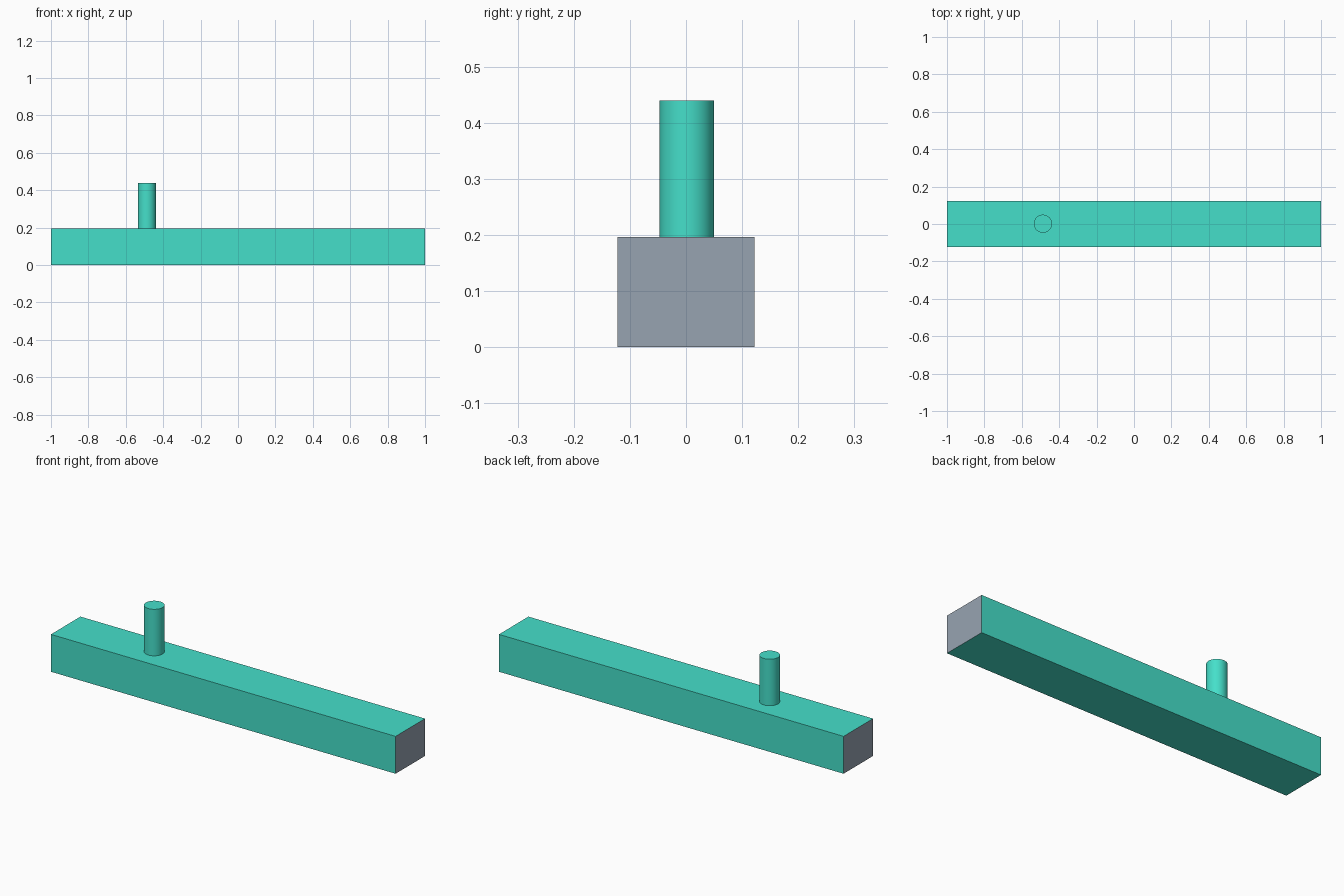
import bpy, math

if "Cube" in bpy.data.objects:
    bpy.data.objects.remove(bpy.data.objects["Cube"])

HALF_X, HALF_Y, BAR_TOP = 1.0, 0.122, 0.196
PIN_X, PIN_Y, PIN_R, PIN_TOP = -0.487, 0.0015, 0.0485, 0.44


def material(name, color):
    mat = bpy.data.materials.new(name)
    mat.diffuse_color = color
    mat.use_nodes = True
    mat.node_tree.nodes["Principled BSDF"].inputs["Base Color"].default_value = mat.diffuse_color
    return mat


turquoise = material("turquoise", (0.06, 0.74, 0.59, 1))
grey = material("grey", (0.31, 0.37, 0.44, 1))

# Bar: coloured long sides, grey end faces
bpy.ops.mesh.primitive_cube_add(size=1, location=(0, 0, BAR_TOP / 2))
bar = bpy.context.object
bar.name = "bar"
bar.scale = (2 * HALF_X, 2 * HALF_Y, BAR_TOP)
bpy.ops.object.transform_apply(location=False, rotation=False, scale=True)
bar.data.materials.append(turquoise)
bar.data.materials.append(grey)
for face in bar.data.polygons:
    face.material_index = 1 if abs(face.normal.x) > 0.5 else 0

# Pin: smooth round peg standing on the bar
bpy.ops.mesh.primitive_cylinder_add(
    vertices=48, radius=PIN_R, depth=PIN_TOP - BAR_TOP,
    location=(PIN_X, PIN_Y, (PIN_TOP + BAR_TOP) / 2))
pin = bpy.context.object
pin.name = "pin"
pin.data.materials.append(turquoise)
bpy.ops.object.shade_smooth_by_angle(angle=math.radians(30))
